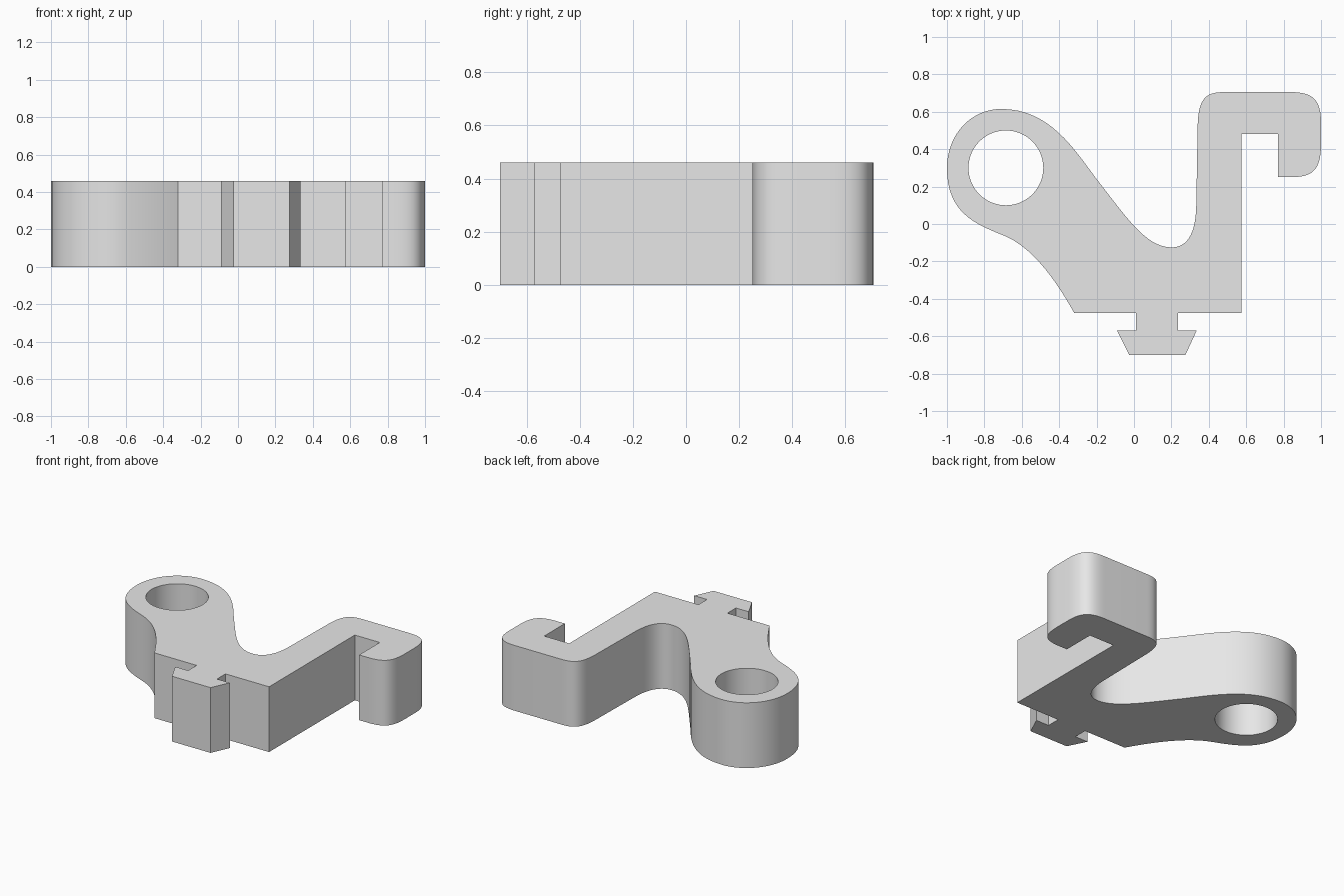
import bpy
import bmesh
import math
from mathutils import Vector
from mathutils.geometry import interpolate_bezier

HEIGHT = 0.46

cube = bpy.data.objects.get("Cube")
if cube:
    bpy.data.objects.remove(cube, do_unlink=True)

# Plain grey material
grey = bpy.data.materials.new("light_grey")
grey.use_nodes = True
colour = (0.8, 0.8, 0.8, 1)
grey.diffuse_color = colour
grey.node_tree.nodes["Principled BSDF"].inputs["Base Color"].default_value = colour

outline = [Vector((-0.32, -0.475, 0))]


def curve_to(c1, c2, end, steps=16):
    pts = interpolate_bezier(outline[-1], Vector((*c1, 0)), Vector((*c2, 0)),
                             Vector((*end, 0)), steps + 1)
    outline.extend(pts[1:])


def lines_to(*points):
    outline.extend(Vector((x, y, 0)) for x, y in points)


# Ring arm: lower sweep, round end, upper sweep into the valley
curve_to((-0.43, -0.28), (-0.55, -0.12), (-0.70, -0.06))
curve_to((-0.85, 0), (-1, 0.06), (-1, 0.30))
curve_to((-1, 0.48), (-0.87, 0.615), (-0.71, 0.615))
curve_to((-0.45, 0.615), (-0.32, 0.40), (-0.20, 0.24))
curve_to((-0.05, 0.05), (0.06, -0.125), (0.20, -0.125))
curve_to((0.28, -0.125), (0.33, -0.06), (0.333, 0.10))

# Hook with rounded outer corners and a square throat
lines_to((0.34, 0.50))
curve_to((0.34, 0.67), (0.38, 0.705), (0.48, 0.705))
lines_to((0.84, 0.705))
curve_to((0.96, 0.705), (1, 0.66), (1, 0.54))
lines_to((1, 0.43))
curve_to((1, 0.28), (0.95, 0.25), (0.83, 0.25))
lines_to((0.77, 0.25), (0.77, 0.48), (0.575, 0.48), (0.575, -0.475))

# Tapered clip on a short neck
lines_to((0.235, -0.475), (0.235, -0.57), (0.335, -0.57), (0.275, -0.70),
         (-0.025, -0.70), (-0.09, -0.57), (0.01, -0.57), (0.01, -0.475))

# Round hole in the ring arm
hole = []
for i in range(64):
    a = math.tau * i / 64
    hole.append(Vector((-0.685 + 0.2 * math.cos(a), 0.30 + 0.2 * math.sin(a), 0)))

# Fill the profile and extrude it upward
bm = bmesh.new()
edges = []
for loop in (outline, hole):
    verts = [bm.verts.new(p) for p in loop]
    edges += [bm.edges.new((v, verts[i - 1])) for i, v in enumerate(verts)]
bmesh.ops.triangle_fill(bm, edges=edges, use_beauty=True, normal=(0, 0, 1))
result = bmesh.ops.extrude_face_region(bm, geom=bm.faces[:], use_keep_orig=True)
top = [g for g in result["geom"] if isinstance(g, bmesh.types.BMVert)]
bmesh.ops.translate(bm, verts=top, vec=(0, 0, HEIGHT))
bmesh.ops.recalc_face_normals(bm, faces=bm.faces[:])

mesh = bpy.data.meshes.new("hook_bracket")
bm.to_mesh(mesh)
bm.free()
mesh.materials.append(grey)
bracket = bpy.data.objects.new("hook_bracket", mesh)
bpy.context.collection.objects.link(bracket)

# Smooth the curved walls and keep the corners sharp
bpy.ops.object.select_all(action="DESELECT")
bracket.select_set(True)
bpy.context.view_layer.objects.active = bracket
bpy.ops.object.shade_smooth_by_angle(angle=math.radians(25))
